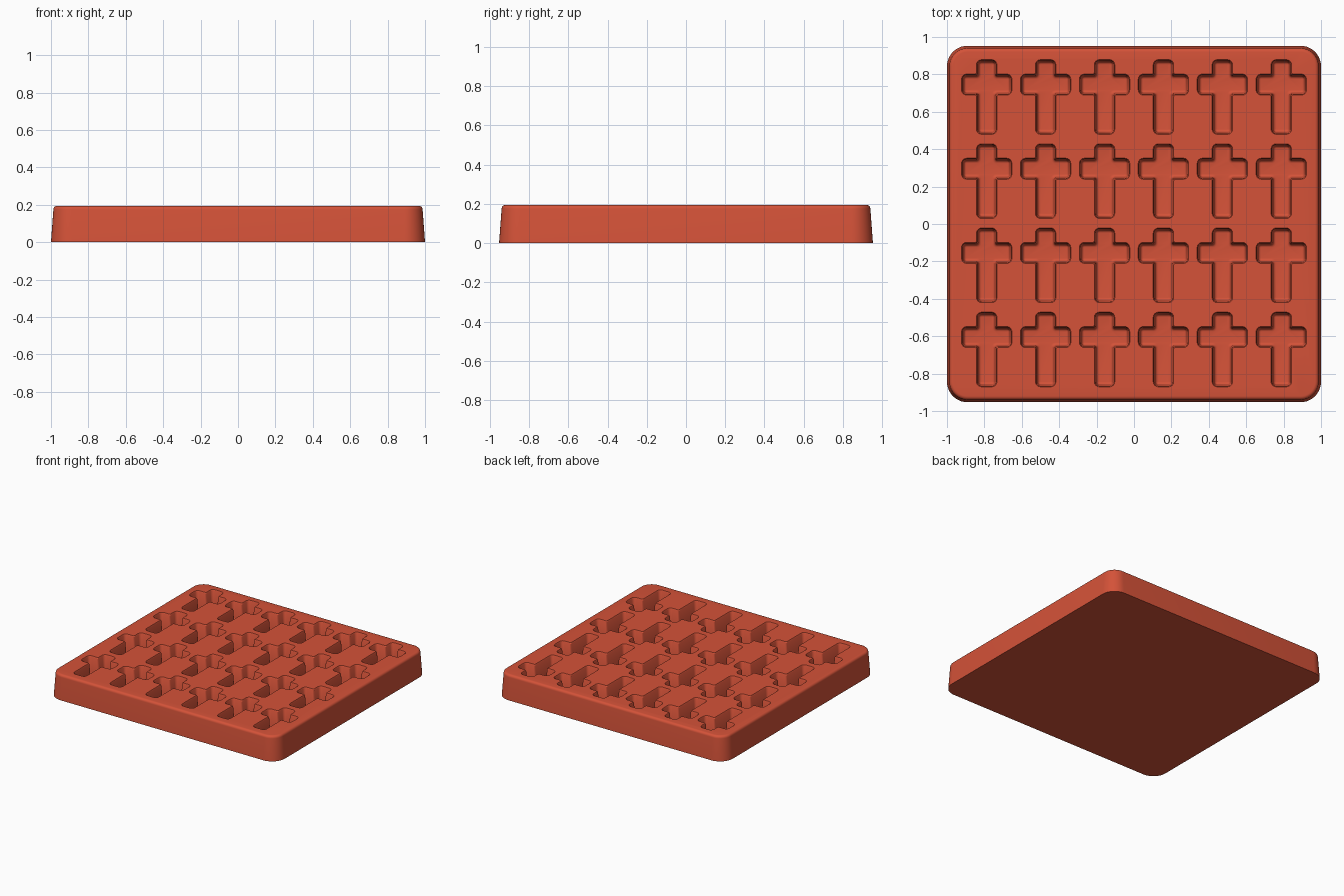
import bpy
import bmesh
from math import cos, sin, pi
from mathutils import Vector

cube = bpy.data.objects.get("Cube")
if cube:
    bpy.data.objects.remove(cube, do_unlink=True)

HEIGHT = 0.195
DEPTH = 0.14

red = bpy.data.materials.new("terracotta red")
red.use_nodes = True
colour = (0.66, 0.085, 0.04, 1)
red.diffuse_color = colour
red.node_tree.nodes["Principled BSDF"].inputs["Base Color"].default_value = colour


def rounded(points, convex, concave, steps):
    """Round every corner of a counter-clockwise right-angled outline."""
    result = []
    count = len(points)
    for i, p in enumerate(points):
        p = Vector(p)
        a = (Vector(points[i - 1]) - p).normalized()
        b = (Vector(points[(i + 1) % count]) - p).normalized()
        r = convex if a.x * b.y - a.y * b.x < 0 else concave
        centre = p + (a + b) * r
        for k in range(steps + 1):
            t = k / steps * pi / 2
            result.append(centre - b * r * cos(t) - a * r * sin(t))
    return result


def loft(bm, sections):
    """Skin a stack of (outline, height) sections and cap both ends."""
    rings = [[bm.verts.new((p.x, p.y, z)) for p in outline] for outline, z in sections]
    for low, high in zip(rings, rings[1:]):
        for i in range(len(low)):
            j = (i + 1) % len(low)
            bm.faces.new((low[i], low[j], high[j], high[i]))
    bm.faces.new(rings[0][::-1])
    bm.faces.new(rings[-1])


def make_object(name, bm):
    bmesh.ops.recalc_face_normals(bm, faces=bm.faces)
    mesh = bpy.data.meshes.new(name)
    bm.to_mesh(mesh)
    bm.free()
    mesh.materials.append(red)
    obj = bpy.data.objects.new(name, mesh)
    bpy.context.collection.objects.link(obj)
    return obj


def slab_outline(d):
    x, y = 1 - d, 0.953 - d
    return rounded([(-x, -y), (x, -y), (x, y), (-x, y)], 0.11 - d, 0, 10)


def cross_outline(cx, cy, d):
    stem, arm = 0.055 - d, 0.135 - d
    top, bottom = 0.2 - d, -0.2 + d
    high, low = 0.123 - d, 0.01 + d
    half = [(stem, bottom), (stem, low), (arm, low), (arm, high), (stem, high), (stem, top)]
    points = half + [(-x, y) for x, y in reversed(half)]
    return rounded([(cx + x, cy + y) for x, y in points],
                   max(0.028 - d, 0.004), 0.008 + d * 0.5, 4)


# Tapered slab with a rounded upper rim
sections = [(slab_outline(0), 0), (slab_outline(0.013), HEIGHT - 0.02)]
for k in range(1, 6):
    t = k / 5 * pi / 2
    sections.append((slab_outline(0.013 + 0.02 * (1 - cos(t))), HEIGHT - 0.02 + 0.02 * sin(t)))
bm = bmesh.new()
loft(bm, sections)
tray = make_object("mould_tray", bm)

# Cross-shaped cavities, with tapered walls and filleted floors
bm = bmesh.new()
for col in range(6):
    for row in range(4):
        cx, cy = (col - 2.5) * 0.315, (row - 1.5) * 0.45 + 0.004
        floor = HEIGHT - DEPTH
        sections = []
        for k in range(5):
            t = k / 4 * pi / 2
            sections.append((cross_outline(cx, cy, 0.012 + 0.015 * (1 - sin(t))),
                             floor + 0.015 * (1 - cos(t))))
        sections.append((cross_outline(cx, cy, 0.005), HEIGHT - 0.008))
        sections.append((cross_outline(cx, cy, 0), HEIGHT))
        sections.append((cross_outline(cx, cy, 0), HEIGHT + 0.05))
        loft(bm, sections)
cutter = make_object("cavity_cutter", bm)
cutter.hide_render = True

# Cut the cavities and bake the result
cut = tray.modifiers.new("cavities", "BOOLEAN")
cut.operation = "DIFFERENCE"
cut.solver = "EXACT"
cut.object = cutter
bpy.ops.object.select_all(action="DESELECT")
tray.select_set(True)
bpy.context.view_layer.objects.active = tray
bpy.ops.object.modifier_apply(modifier=cut.name)
bpy.data.objects.remove(cutter, do_unlink=True)
bpy.ops.object.shade_smooth_by_angle(angle=pi / 6)
